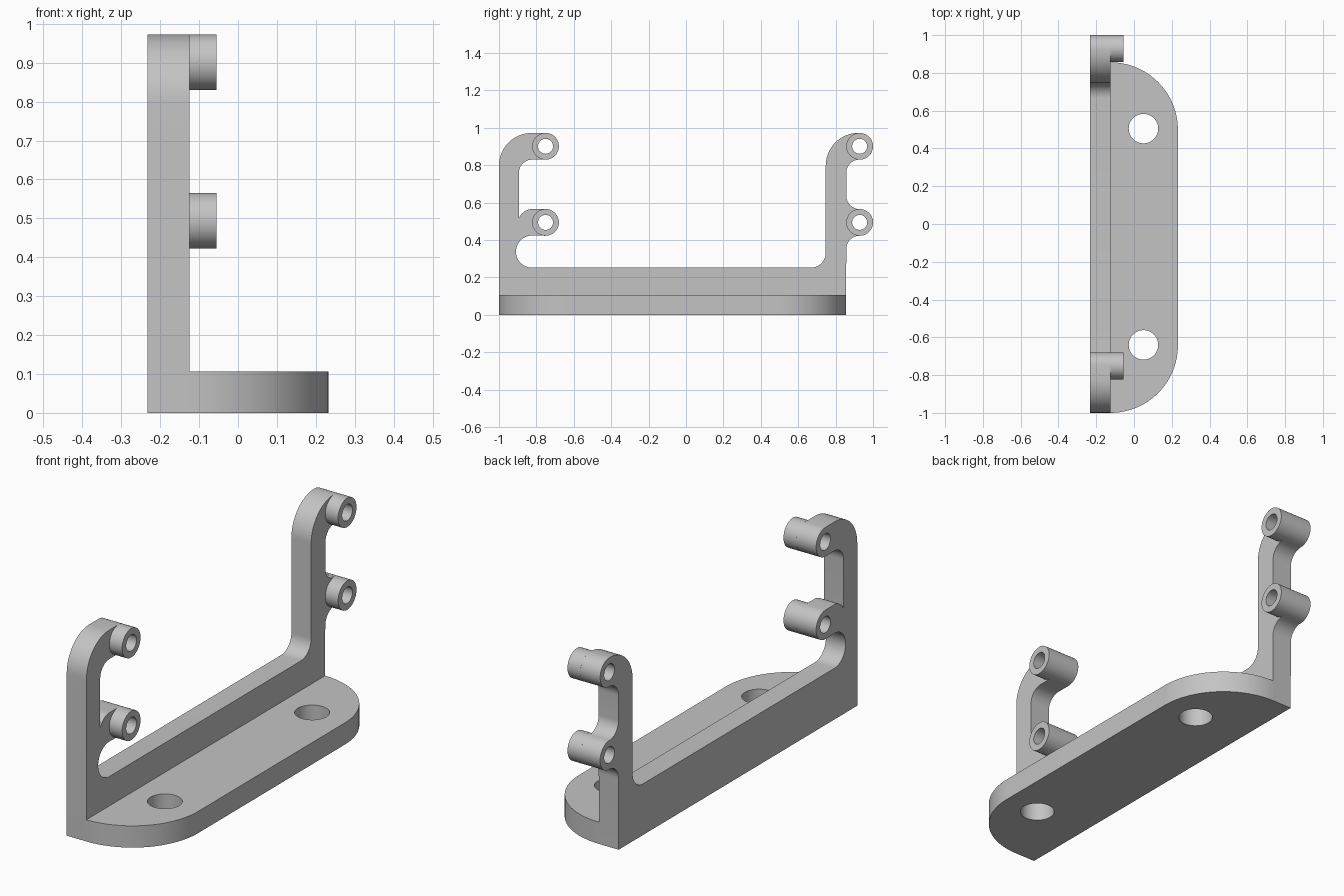
import bpy, bmesh, math
from mathutils import Matrix

if "Cube" in bpy.data.objects:
    bpy.data.objects.remove(bpy.data.objects["Cube"])

grey = bpy.data.materials.new("light_grey")
grey.diffuse_color = (0.55, 0.55, 0.55, 1)
grey.use_nodes = True
grey.node_tree.nodes["Principled BSDF"].inputs["Base Color"].default_value = grey.diffuse_color

# Maps a profile drawn in (y, z) so that it is extruded along x
SIDEWAYS = Matrix(((0, 0, 1, 0), (1, 0, 0, 0), (0, 1, 0, 0), (0, 0, 0, 1)))


def arc(cx, cy, r, start, end, steps=16):
    """Points on an arc, angles in degrees."""
    angles = [math.radians(start + (end - start) * i / steps) for i in range(steps + 1)]
    return [(cx + r * math.cos(a), cy + r * math.sin(a)) for a in angles]


def circle(cx, cy, r):
    return arc(cx, cy, r, 0, 360, 48)[:-1]


def extrude(name, loops, low, high, frame=Matrix()):
    """Solid from an outline (first loop) with holes (other loops)."""
    curve = bpy.data.curves.new(name + "_profile", 'CURVE')
    curve.dimensions = '2D'
    curve.fill_mode = 'BOTH'
    curve.extrude = (high - low) / 2
    for loop in loops:
        spline = curve.splines.new('POLY')
        spline.points.add(len(loop) - 1)
        for point, (x, y) in zip(spline.points, loop):
            point.co = (x, y, 0, 1)
        spline.use_cyclic_u = True
    helper = bpy.data.objects.new(name + "_helper", curve)
    bpy.context.collection.objects.link(helper)
    graph = bpy.context.evaluated_depsgraph_get()
    mesh = bpy.data.meshes.new_from_object(helper.evaluated_get(graph))
    bpy.data.objects.remove(helper)
    bpy.data.curves.remove(curve)

    mesh.transform(frame @ Matrix.Translation((0, 0, (low + high) / 2)))
    bm = bmesh.new()
    bm.from_mesh(mesh)
    bmesh.ops.remove_doubles(bm, verts=bm.verts, dist=1e-5)
    bmesh.ops.recalc_face_normals(bm, faces=bm.faces)
    bm.to_mesh(mesh)
    bm.free()
    mesh.name = name
    mesh.materials.clear()
    mesh.materials.append(grey)
    obj = bpy.data.objects.new(name, mesh)
    bpy.context.collection.objects.link(obj)
    bpy.ops.object.select_all(action='DESELECT')
    obj.select_set(True)
    bpy.context.view_layer.objects.active = obj
    bpy.ops.object.shade_smooth_by_angle(angle=math.radians(30))
    return obj


BACK, WALL, BOSS_END, EDGE = -0.2325, -0.125, -0.055, 0.2325
R, HOLE = 0.0715, 0.04            # boss and bore radii
FRONT_Y, REAR_Y = -0.751, 0.9285  # boss centres
LOW_Z, TOP_Z = 0.494, 0.901
bosses = [(y, z) for y in (FRONT_Y, REAR_Y) for z in (LOW_Z, TOP_Z)]

# Upright wall: rail with two hooked arms, the bores pass right through
wall = [(-1, 0), (0.856, 0)]
wall += arc(REAR_Y, LOW_Z - 2 * R + 0.0005, R, 180, 90)      # fillet under rear lower boss
wall += arc(REAR_Y, LOW_Z, R, -90, 90)
wall += arc(REAR_Y, LOW_Z + 2 * R - 0.0005, R, 270, 180)
wall += arc(REAR_Y, TOP_Z - 2 * R + 0.0005, R, 180, 90)      # rear upper hook
wall += arc(REAR_Y, TOP_Z, R, -90, 90)
wall += arc(0.922, TOP_Z + R - 0.175, 0.175, 90, 180)
wall += arc(0.667, 0.332, 0.08, 0, -90)                      # rail top
wall += arc(-0.823, 0.338, 0.086, 270, 90, 24)               # round notch
wall += arc(FRONT_Y, LOW_Z, R, -90, 90)                      # front lower boss
wall += arc(-0.82, LOW_Z + R - 0.08, 0.08, 90, 156)
wall += arc(-0.823, TOP_Z - R - 0.07, 0.07, 180, 90)         # front upper hook
wall += arc(FRONT_Y, TOP_Z, R, -90, 90)
wall += arc(-0.825, TOP_Z + R - 0.175, 0.175, 90, 180)
extrude("upright_wall", [wall] + [circle(y, z, HOLE) for y, z in bosses],
        BACK, WALL, SIDEWAYS)

# Bosses standing out from the wall
for i, (y, z) in enumerate(bosses):
    extrude(f"boss_{i + 1}", [circle(y, z, R), circle(y, z, HOLE)],
            WALL, BOSS_END, SIDEWAYS)

# Base plate with rounded outer corners and two mounting holes
r = EDGE - WALL
plate = arc(WALL, -1 + r, r, -90, 0, 32) + arc(WALL, 0.856 - r, r, 0, 90, 32)
extrude("base_plate", [plate, circle(0.05, 0.505, 0.078), circle(0.05, -0.64, 0.078)],
        0, 0.107)
